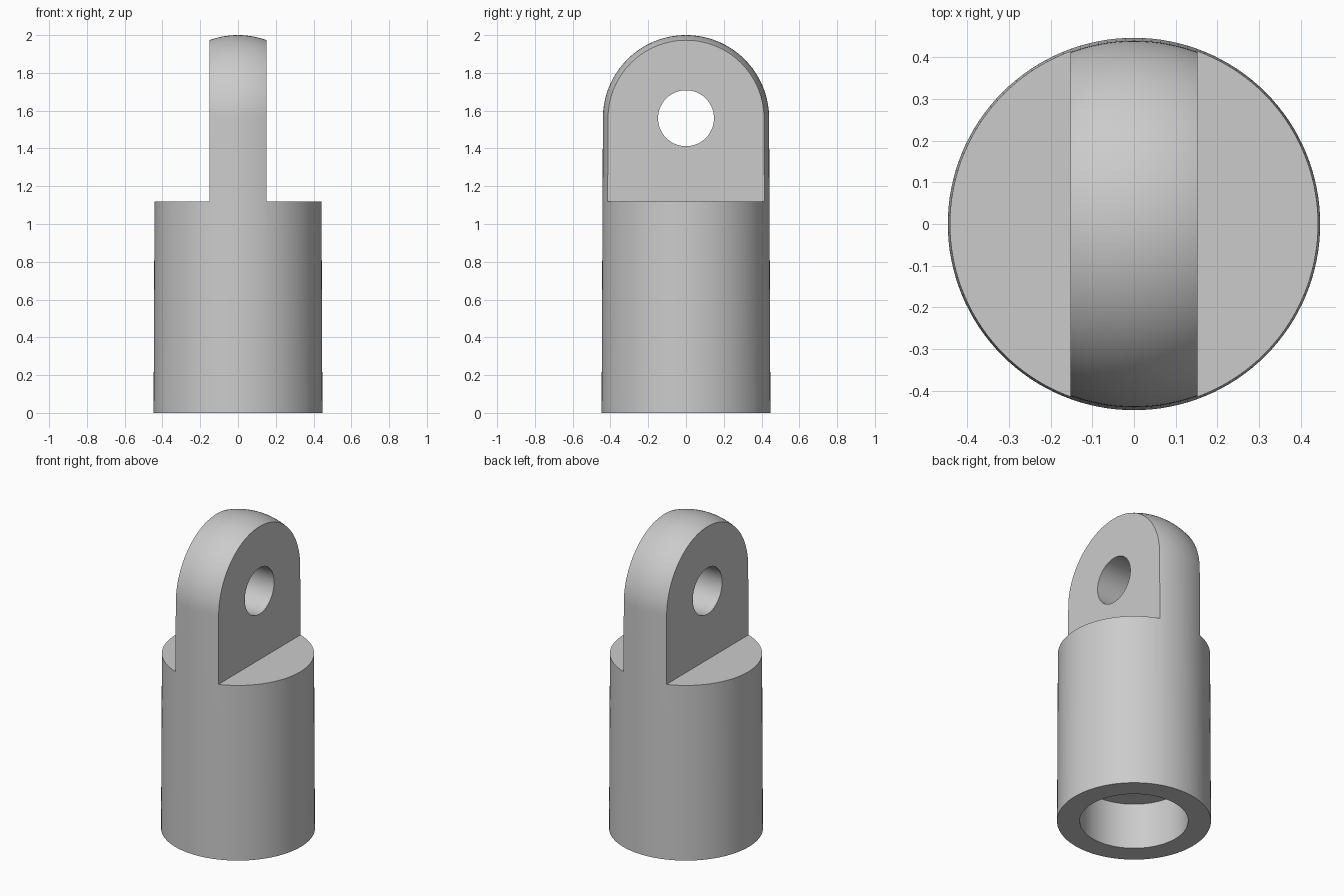
import bpy, bmesh, math

default = bpy.data.objects.get("Cube")
if default:
    bpy.data.objects.remove(default, do_unlink=True)

# Single plain grey material
GREY = (0.6, 0.6, 0.6, 1.0)
grey = bpy.data.materials.new("plain_grey")
grey.use_nodes = True
grey.diffuse_color = GREY
grey.node_tree.nodes["Principled BSDF"].inputs["Base Color"].default_value = GREY

BASE_R, DOME_R, DOME_Z = 0.447, 0.44, 1.56
BORE_R, BORE_DEPTH = 0.315, 0.295
SHOULDER_Z, HALF_LUG, HOLE_R = 1.12, 0.152, 0.148


def lathe(name, profile, steps=128):
    """Spin a closed (radius, height) profile around the z axis."""
    bm = bmesh.new()
    verts = [bm.verts.new((r, 0, z)) for r, z in profile]
    edges = [bm.edges.new(pair) for pair in zip(verts, verts[1:])]
    bmesh.ops.spin(bm, geom=verts + edges, cent=(0, 0, 0), axis=(0, 0, 1),
                   angle=math.tau, steps=steps)
    bmesh.ops.remove_doubles(bm, verts=bm.verts, dist=1e-5)
    bmesh.ops.recalc_face_normals(bm, faces=bm.faces)
    mesh = bpy.data.meshes.new(name)
    bm.to_mesh(mesh)
    bm.free()
    obj = bpy.data.objects.new(name, mesh)
    bpy.context.collection.objects.link(obj)
    mesh.materials.append(grey)
    return obj


def cut(target, cutter):
    """Subtract the cutter from the target, then discard it."""
    cutter.hide_render = True
    cutter.data.materials.append(grey)
    mod = target.modifiers.new("cut", "BOOLEAN")
    mod.operation, mod.solver, mod.object = "DIFFERENCE", "EXACT", cutter
    bpy.ops.object.select_all(action="DESELECT")
    target.select_set(True)
    bpy.context.view_layer.objects.active = target
    bpy.ops.object.modifier_apply(modifier=mod.name)
    bpy.data.objects.remove(cutter, do_unlink=True)


# Slightly tapered round body with a domed top and a blind bore underneath
SEGS = 32
dome = [(DOME_R * math.cos(a), DOME_Z + DOME_R * math.sin(a))
        for a in (math.pi / 2 * i / SEGS for i in range(SEGS))]
profile = [(0, BORE_DEPTH), (BORE_R, BORE_DEPTH), (BORE_R, 0), (BASE_R, 0)]
fitting = lathe("eye_end_fitting", profile + dome + [(0, DOME_Z + DOME_R)])

# Flat cheeks either side of the lug, leaving the shoulder
for side in (-1, 1):
    bpy.ops.mesh.primitive_cube_add(
        size=2, location=(side * (HALF_LUG + 1), 0, SHOULDER_Z + 1))
    cut(fitting, bpy.context.object)

# Cross hole through the lug
bpy.ops.mesh.primitive_cylinder_add(
    vertices=96, radius=HOLE_R, depth=2, location=(0, 0, DOME_Z),
    rotation=(0, math.pi / 2, 0))
cut(fitting, bpy.context.object)

bpy.ops.object.select_all(action="DESELECT")
fitting.select_set(True)
bpy.context.view_layer.objects.active = fitting
bpy.ops.object.shade_smooth_by_angle(angle=math.radians(30))
